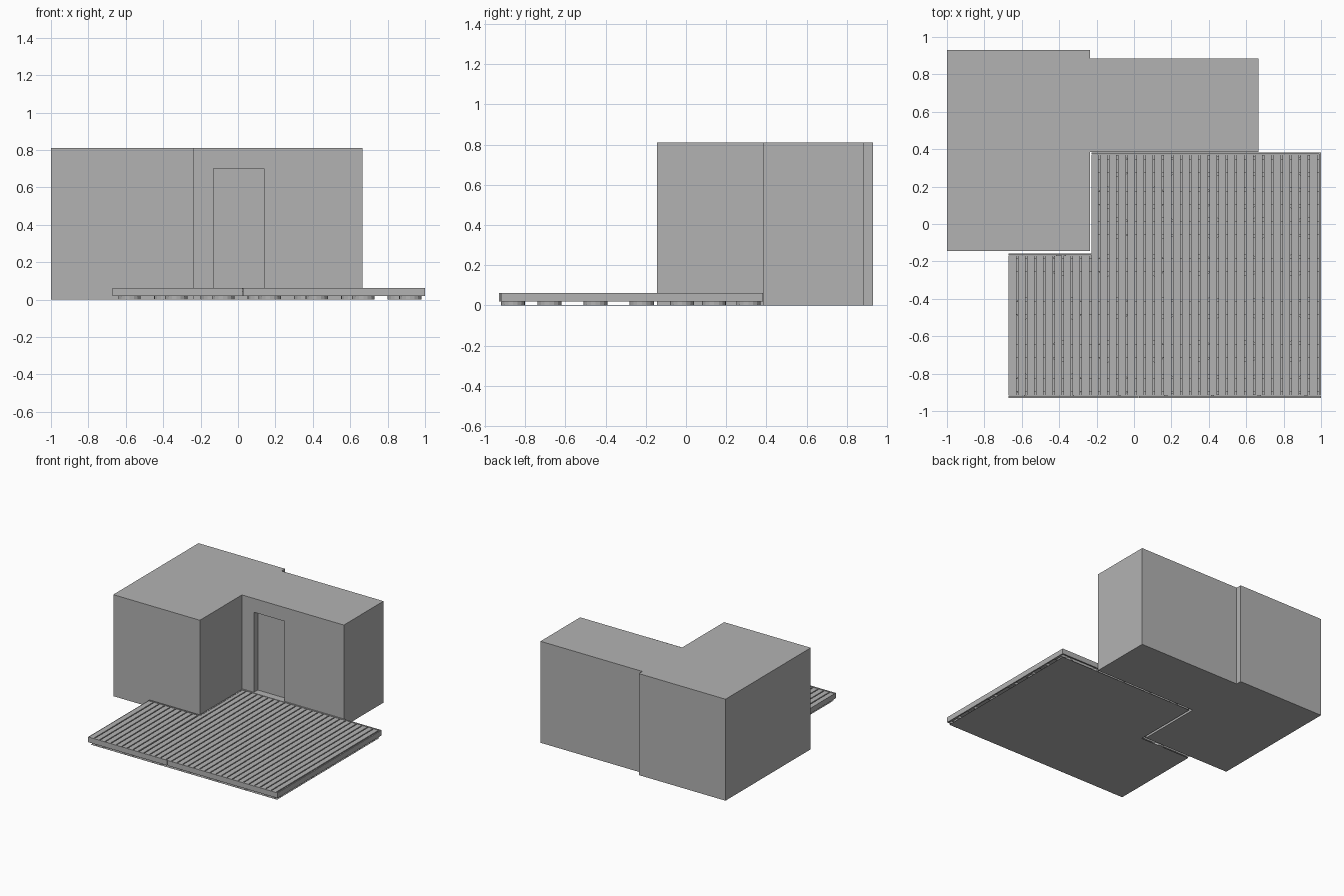
import bpy
import bmesh

cube = bpy.data.objects.get("Cube")
if cube:
    bpy.data.objects.remove(cube, do_unlink=True)

grey = bpy.data.materials.new("plain grey")
grey.use_nodes = True
grey.diffuse_color = (0.45, 0.45, 0.45, 1)
grey.node_tree.nodes["Principled BSDF"].inputs["Base Color"].default_value = (0.45, 0.45, 0.45, 1)


def make_object(name, bm):
    bmesh.ops.recalc_face_normals(bm, faces=bm.faces)
    mesh = bpy.data.meshes.new(name)
    bm.to_mesh(mesh)
    bm.free()
    mesh.materials.append(grey)
    obj = bpy.data.objects.new(name, mesh)
    bpy.context.collection.objects.link(obj)
    return obj


def prism(name, outline, z0, z1):
    """Extrude a plan outline upwards."""
    bm = bmesh.new()
    face = bm.faces.new([bm.verts.new((x, y, z0)) for x, y in outline])
    top = bmesh.ops.extrude_face_region(bm, geom=[face])["geom"]
    verts = [v for v in top if isinstance(v, bmesh.types.BMVert)]
    bmesh.ops.translate(bm, verts=verts, vec=(0, 0, z1 - z0))
    return make_object(name, bm)


def box(name, x0, x1, y0, y1, z0, z1):
    return prism(name, [(x0, y0), (x1, y0), (x1, y1), (x0, y1)], z0, z1)


# House: two wings in one stepped outline
house = prism("house_walls", [(-1, -0.145), (-0.235, -0.145), (-0.235, 0.385), (0.665, 0.385),
                              (0.665, 0.885), (-0.235, 0.885), (-0.235, 0.93), (-1, 0.93)], 0, 0.81)

# Door recess cut into the front of the right wing
cutter = box("door_cutter", -0.13, 0.14, 0.3, 0.435, 0.06, 0.70)
cutter.hide_render = True
cut = house.modifiers.new("door_recess", "BOOLEAN")
cut.operation = "DIFFERENCE"
cut.solver = "EXACT"
cut.object = cutter
bpy.context.view_layer.objects.active = house
bpy.ops.object.modifier_apply(modifier=cut.name)
bpy.data.objects.remove(cutter, do_unlink=True)

# Deck limits
LEFT, RIGHT, FRONT, BACK = -0.67, 1.0, -0.93, 0.383
NOTCH_X, NOTCH_Y = -0.228, -0.157
TRIM = 0.012

# Thin ground sheet beneath the deck
e = 0.012
prism("ground_sheet", [(LEFT + e, FRONT + e), (RIGHT - e, FRONT + e), (RIGHT - e, BACK - e),
                       (NOTCH_X + e, BACK - e), (NOTCH_X + e, NOTCH_Y - e),
                       (LEFT + e, NOTCH_Y - e)], 0, 0.001)

# Deck boards running front to back
COUNT, GAP = 34, 0.008
pitch = (RIGHT - TRIM - LEFT) / COUNT
for i in range(COUNT):
    x = LEFT + i * pitch
    back = BACK if x > NOTCH_X - pitch / 2 else NOTCH_Y
    box("deck_board", max(x, NOTCH_X) if back == BACK else x, x + pitch - GAP,
        FRONT + TRIM, back - TRIM, 0.04, 0.06)

# Joists and round support pads, staggered between rows
for row, y in enumerate((-0.86, -0.68, -0.45, -0.22, -0.02, 0.14, 0.31)):
    start = LEFT if y < NOTCH_Y else NOTCH_X
    box("joist", start + TRIM, RIGHT - TRIM, y - 0.035, y + 0.035, 0.02, 0.04)
    x = 0.92 if row % 2 == 0 else 0.86
    while x - 0.06 > start:
        bm = bmesh.new()
        bmesh.ops.create_cone(bm, cap_ends=True, segments=16, radius1=0.06, radius2=0.06, depth=0.02)
        bmesh.ops.translate(bm, verts=bm.verts, vec=(x, y, 0.01))
        make_object("support_pad", bm)
        x -= 0.25

# Fascia around the deck, with a joint along the front
Z = (0.02, 0.062)
box("front_fascia_right", LEFT, 0.023, FRONT, FRONT + TRIM - 0.002, *Z)
box("front_fascia_left", 0.027, RIGHT, FRONT, FRONT + TRIM - 0.002, *Z)
box("side_fascia_left", RIGHT - TRIM + 0.002, RIGHT, FRONT + TRIM, BACK, *Z)
box("side_fascia_right", LEFT - 0.002, LEFT, FRONT, NOTCH_Y, *Z)
box("back_fascia", NOTCH_X, RIGHT - TRIM, BACK - TRIM + 0.002, BACK, *Z)
box("notch_fascia_side", NOTCH_X, NOTCH_X + TRIM - 0.002, NOTCH_Y, BACK - TRIM, *Z)
box("notch_fascia_front", LEFT, NOTCH_X, NOTCH_Y - TRIM + 0.002, NOTCH_Y, *Z)
